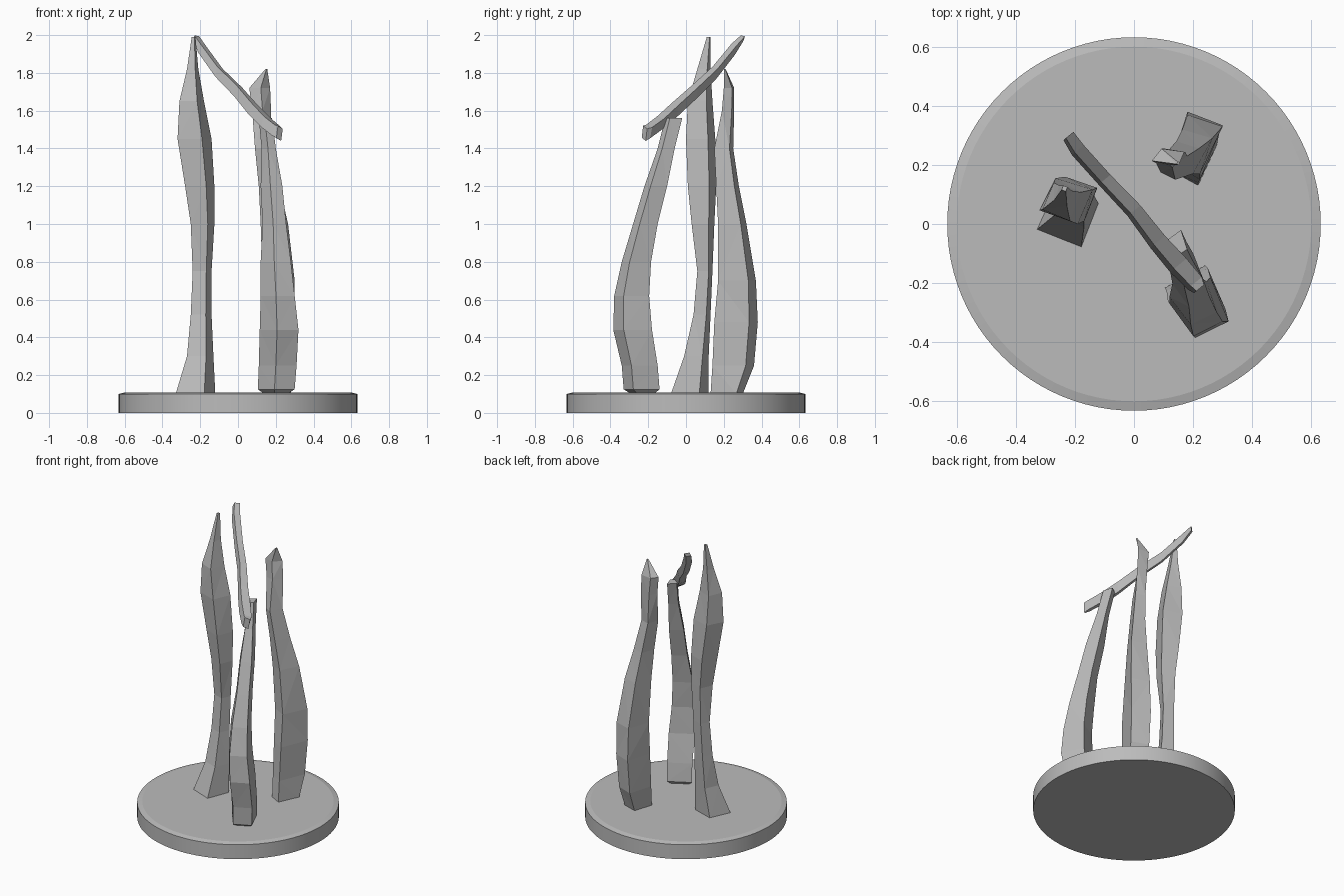
import bpy
import bmesh
import math
from mathutils import Vector

cube = bpy.data.objects.get("Cube")
if cube:
    bpy.data.objects.remove(cube, do_unlink=True)

# One stone colour for everything
stone = bpy.data.materials.new("stone grey")
stone.use_nodes = True
grey = (0.5, 0.5, 0.5, 1)
stone.diffuse_color = grey
stone.node_tree.nodes["Principled BSDF"].inputs["Base Color"].default_value = grey


def loft(name, rings):
    """Skin a list of equally sized rings, closing both ends."""
    mesh = bpy.data.meshes.new(name)
    bm = bmesh.new()
    loops = [[bm.verts.new(point) for point in ring] for ring in rings]
    count = len(loops[0])
    for low, high in zip(loops, loops[1:]):
        for i in range(count):
            j = (i + 1) % count
            bm.faces.new((low[i], low[j], high[j], high[i]))
    bm.faces.new(loops[0][::-1])
    bm.faces.new(loops[-1])
    bmesh.ops.recalc_face_normals(bm, faces=bm.faces)
    bm.to_mesh(mesh)
    bm.free()
    mesh.materials.append(stone)
    obj = bpy.data.objects.new(name, mesh)
    bpy.context.collection.objects.link(obj)
    return obj


def shard(name, turn, sections):
    """Standing stone: a turned quad inside each (z, x0, x1, y0, y1) box, in hundredths."""
    front, right, back, left = turn
    rings = []
    for section in sections:
        z, x0, x1, y0, y1 = (value / 100 for value in section)
        w, d = x1 - x0, y1 - y0
        rings.append([
            (x0 + w * front, y0, z),
            (x1, y0 + d * right, z),
            (x0 + w * back, y1, z),
            (x0, y0 + d * left, z),
        ])
    obj = loft(name, rings)
    # Split the twisted quads into clean flat facets
    bm = bmesh.new()
    bm.from_mesh(obj.data)
    bmesh.ops.triangulate(bm, faces=bm.faces)
    bm.to_mesh(obj.data)
    bm.free()
    return obj


# Round base with a softly raised top
def circle(radius, z, sides=96):
    return [(radius * math.cos(math.tau * i / sides),
             radius * math.sin(math.tau * i / sides), z) for i in range(sides)]


base = loft("round_base", [circle(0.632, 0), circle(0.632, 0.1), circle(0.6, 0.108)])

# Tall stone on the model's right
shard("right_stone", (0.72, 0.75, 0.3, 0.3), [
    (10, -33, -12, -8, 12),
    (30, -27, -13, -1, 12),
    (52, -25, -14, 4, 13),
    (75, -24, -14, 6, 14),
    (100, -25, -12.5, 3, 15),
    (120, -28, -12.5, 1, 16),
    (145, -32, -14, 0, 15.5),
    (165, -31, -18, 1, 14),
    (182, -27, -21, 6, 13),
    (199, -24.5, -22.5, 11, 13),
])

# Tall stone at the back left
shard("back_left_stone", (0.55, 0.8, 0.3, 0.25), [
    (10, 14, 28, 13, 30),
    (25, 13, 29, 14, 36),
    (48, 13, 30, 15, 38),
    (70, 13, 30, 17, 37),
    (100, 12, 26.5, 17, 32),
    (120, 11, 22, 16, 28),
    (140, 9, 18, 15, 25),
    (160, 7.5, 17.5, 19, 25.5),
    (172, 6, 17, 20, 25.5),
    (182, 14.5, 15.5, 20, 21),
])

# Leaning stone at the front left, with a small foot under it
shard("front_left_stone", (0.45, 0.27, 0.7, 0.6), [
    (10, 14, 26, -29, -17),
    (12.5, 10.5, 30, -33, -14),
    (25, 11, 31, -34, -15),
    (44, 11.5, 32, -38.5, -18),
    (62, 12, 30, -38, -19.5),
    (80, 12, 28, -34, -18.5),
    (100, 13, 25.5, -28, -15),
    (120, 12, 23.5, -22, -10),
    (140, 12.5, 20, -15, -6),
    (156, 11, 18, -11, -2),
])

# Slanting beam resting on the leaning stone
side = Vector((0.77, 0.64, 0))
beam_path = [
    ((-0.222, 0.298, 1.985), 0.022, 0.014),
    ((-0.19, 0.25, 1.925), 0.026, 0.03),
    ((-0.1, 0.15, 1.8), 0.026, 0.034),
    ((0, 0.045, 1.7), 0.028, 0.038),
    ((0.08, -0.06, 1.605), 0.032, 0.04),
    ((0.15, -0.14, 1.535), 0.036, 0.036),
    ((0.205, -0.2, 1.49), 0.032, 0.036),
    ((0.22, -0.22, 1.48), 0.022, 0.04),
]
rings = []
for centre, half_width, half_height in beam_path:
    across = side * half_width
    up = Vector((0, 0, half_height))
    rings.append([Vector(centre) + a * across + b * up
                  for a, b in ((-1, -0.6), (0.5, -1), (1, 0.6), (-0.5, 1))])
loft("slanting_beam", rings)

# Smooth rim, crisp edges
bpy.ops.object.select_all(action="DESELECT")
base.select_set(True)
bpy.context.view_layer.objects.active = base
bpy.ops.object.shade_smooth_by_angle(angle=math.radians(12))
